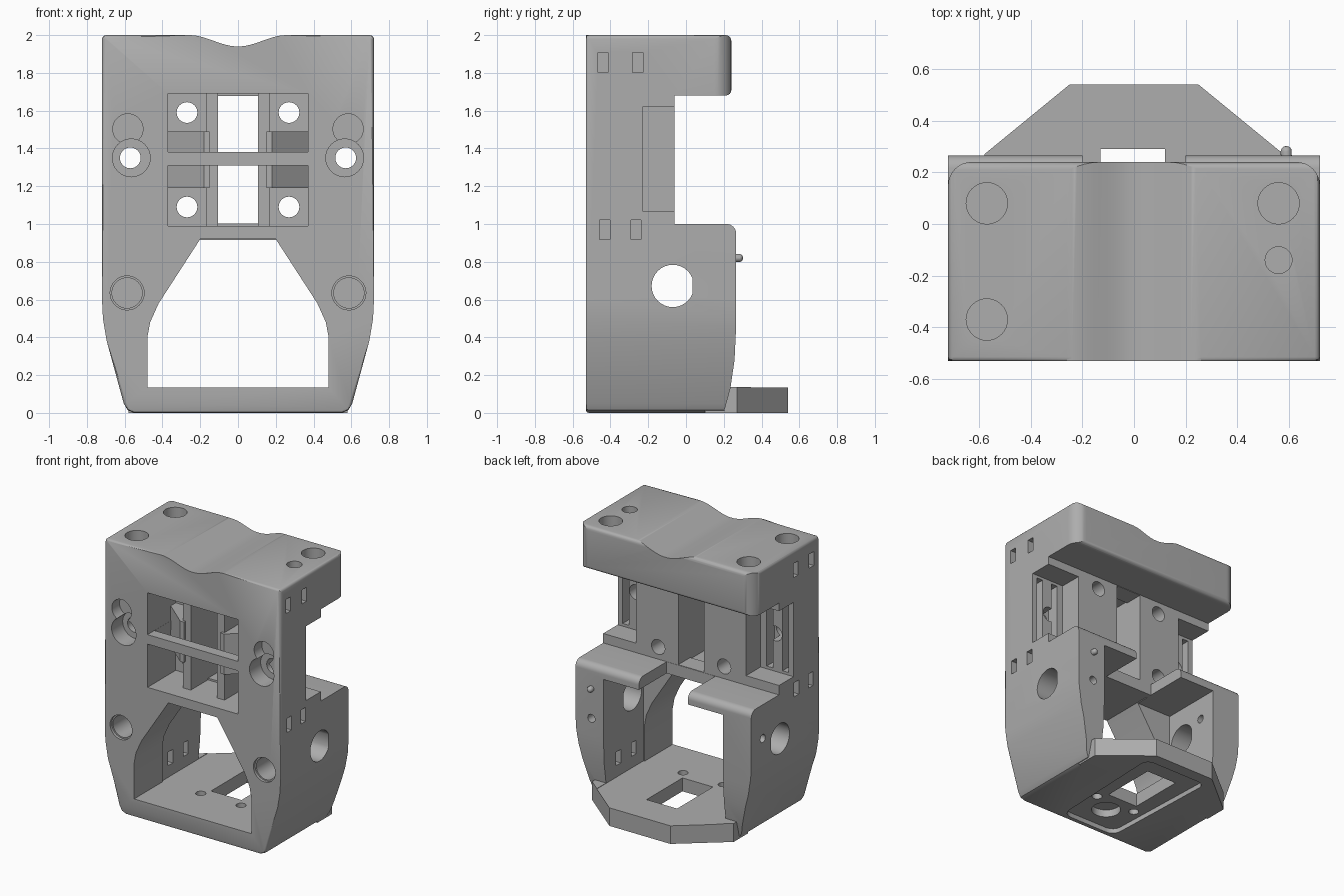
import bpy, bmesh, math

if "Cube" in bpy.data.objects:
    bpy.data.objects.remove(bpy.data.objects["Cube"])

grey = bpy.data.materials.new("plain_grey")
grey.use_nodes = True
grey.diffuse_color = (0.42, 0.42, 0.42, 1)
grey.node_tree.nodes["Principled BSDF"].inputs["Base Color"].default_value = (0.42, 0.42, 0.42, 1)

AXES = {"x": lambda a, b, t: (t, a, b),
        "y": lambda a, b, t: (a, t, b),
        "z": lambda a, b, t: (a, b, t)}


def prism(name, pts, axis, lo, hi, front_bevel=0):
    """Extrude a flat outline along an axis."""
    bm = bmesh.new()
    to3d = AXES[axis]
    low = [bm.verts.new(to3d(a, b, lo)) for a, b in pts]
    high = [bm.verts.new(to3d(a, b, hi)) for a, b in pts]
    cap = bm.faces.new(low)
    bm.faces.new(high[::-1])
    n = len(pts)
    for i in range(n):
        j = (i + 1) % n
        bm.faces.new((low[i], high[i], high[j], low[j]))
    if front_bevel:
        bmesh.ops.bevel(bm, geom=list(cap.edges), offset=front_bevel, segments=2,
                        profile=0.5, affect="EDGES")
    bmesh.ops.recalc_face_normals(bm, faces=bm.faces)
    mesh = bpy.data.meshes.new(name)
    bm.to_mesh(mesh)
    bm.free()
    mesh.materials.append(grey)
    ob = bpy.data.objects.new(name, mesh)
    bpy.context.collection.objects.link(ob)
    return ob


def arc(cx, cy, r, start, end, steps=8):
    return [(cx + r * math.cos(math.radians(start + (end - start) * i / steps)),
             cy + r * math.sin(math.radians(start + (end - start) * i / steps)))
            for i in range(steps + 1)]


def rect(a0, a1, b0, b1):
    return [(a0, b0), (a1, b0), (a1, b1), (a0, b1)]


def circle(a, b, r, steps=32):
    return arc(a, b, r, 0, 360, steps)[:-1]


def mirrored(half):
    """Close a right-hand half outline with its mirror image."""
    return half + [(-a, b) for a, b in reversed(half)]


def combine(tool, operation):
    """Apply a boolean to the housing and discard the tool."""
    mod = housing.modifiers.new("shape", "BOOLEAN")
    mod.operation = operation
    mod.solver = "EXACT"
    mod.object = tool
    bpy.context.view_layer.objects.active = housing
    bpy.ops.object.modifier_apply(modifier=mod.name)
    bpy.data.objects.remove(tool)


def cut(pts, axis, lo, hi):
    combine(prism("cutter", pts, axis, lo, hi), "DIFFERENCE")


def add(pts, axis, lo, hi):
    combine(prism("addition", pts, axis, lo, hi), "UNION")


# Front outline with tapered foot and dipped top
dip = [(0.26 - 0.02 * i, 2 - 0.03 * (1 + math.cos(math.pi * (0.26 - 0.02 * i) / 0.26)))
       for i in range(13)]
outline = mirrored([(0.55, 0), (0.585, 0.015), (0.605, 0.05), (0.695, 0.38),
                    (0.715, 0.5), (0.72, 0.6)] + arc(0.7, 1.98, 0.02, 0, 90, 3) + dip)
housing = prism("housing", outline, "y", -0.53, 0.3, 0.015)

# Side outline: overhanging head, recessed waist, lower legs
side = ([(-0.6, -0.1), (0.18, -0.1), (0.2, 0), (0.235, 0.13), (0.257, 0.28), (0.265, 0.45)]
        + arc(0.215, 0.95, 0.05, 0, 90) + [(-0.06, 1.0), (-0.06, 1.68)]
        + arc(0.21, 1.71, 0.03, -90, 0, 4) + arc(0.21, 1.97, 0.03, 0, 90, 4)
        + [(0.21, 2.1), (-0.6, 2.1)])
combine(prism("side_limit", side, "x", -1, 1), "INTERSECT")

# Rounded rear corners of the head
for s in (-1, 1):
    corner = arc(0.63, 0.15, 0.09, 0, 90) + [(0.63, 0.3), (0.8, 0.3), (0.8, 0.15)]
    cut([(s * a, b) for a, b in corner], "z", 1.5, 2.1)

# Rear tongue
add(mirrored([(0.58, 0.1), (0.58, 0.27), (0.25, 0.54)]), "z", 0, 0.137)

# Lower opening, rear chamber and shelf gap
cut(mirrored([(0.48, 0.134), (0.48, 0.4), (0.465, 0.48), (0.42, 0.58), (0.2, 0.92)]),
    "y", -0.7, -0.1)
cut(rect(-0.49, 0.49, 0.134, 0.915), "y", -0.2, 0.7)
cut(rect(-0.2, 0.2, 0.8, 1.1), "y", -0.058, 0.4)

# Floor window, screw holes and underside pocket
cut(rect(-0.13, 0.12, -0.13, 0.29), "z", -0.1, 0.3)
pocket = (arc(0.16, -0.42, 0.07, -90, 0, 4) + arc(0.2, 0.39, 0.06, 0, 90, 4))
cut(mirrored(pocket), "z", -0.1, 0.035)
cut(circle(0, -0.3, 0.1), "z", -0.1, 0.09)
for s in (-1, 1):
    cut(circle(s * 0.165, -0.2, 0.035, 16), "z", -0.1, 0.3)

# Twin front windows joined behind the crossbar, with a central slot
for lo, hi in ((0.99, 1.31), (1.38, 1.69)):
    cut(rect(-0.37, 0.37, lo, hi), "y", -0.7, -0.2)
cut(rect(-0.369, 0.369, 1.2, 1.5), "y", -0.45, -0.201)
cut(rect(-0.105, 0.105, 1.003, 1.677), "y", -0.45, 0.1)

for s in (-1, 1):
    # Upright ribs and angled blocks inside the windows
    add([(s * a, b) for a, b in rect(0.107, 0.17, -0.4, -0.19)], "z", 0.98, 1.7)
    add([(s * a, b) for a, b in [(0.15, -0.42), (0.18, -0.42), (0.38, -0.25),
                                 (0.38, -0.18), (0.15, -0.18)]], "z", 1.19, 1.49)
    for z in (1.09, 1.59):
        cut(circle(s * 0.27, z, 0.055, 24), "y", -0.3, 0)

    # Side recess with upright grooves
    x0, x1 = sorted((s * 0.45, s * 0.9))
    cut(rect(x0, x1, 1.07, 1.62), "y", -0.23, 0.1)
    for x in (0.5, 0.63):
        g0, g1 = sorted((s * x, s * (x + 0.05)))
        cut(rect(g0, g1, 1.09, 1.6), "y", -0.32, -0.2)

    # Front bolt holes
    cut(circle(s * 0.565, 1.35, 0.1), "y", -0.7, -0.4)
    cut(circle(s * 0.57, 1.35, 0.055), "y", -0.5, -0.1)
    cut(circle(s * 0.583, 1.503, 0.08), "y", -0.7, -0.44)
    cut(circle(s * 0.587, 0.635, 0.09), "y", -0.7, -0.51)
    cut(circle(s * 0.587, 0.635, 0.08), "y", -0.6, -0.32)

    # Small side slots and inner pockets
    x0, x1 = sorted((s * 0.62, s * 0.9))
    for y, z in ((-0.44, 1.855), (-0.255, 1.855), (-0.43, 0.97), (-0.265, 0.97)):
        cut([(x0, y - 0.027), (x1, y - 0.027), (x1, y + 0.027), (x0, y + 0.027)],
            "z", z - 0.052, z + 0.052)
    x0, x1 = sorted((s * 0.4, s * 0.54))
    for y in (-0.09, 0.09):
        cut(rect(x0, x1, y - 0.027, y + 0.027), "z", 0.22, 0.32)

# Flat-sided bore across both legs, with a small hole beside it
cut([(a, b) for a, b in circle(-0.07, 0.672, 0.112) if a < 0.035], "x", -1, 1)
cut(circle(0.13, 0.75, 0.03, 16), "x", -1, -0.4)

# Holes in the top and in the back of one leg
for x, y, r in ((-0.57, 0.08, 0.08), (-0.57, -0.37, 0.08), (0.56, 0.08, 0.08),
                (0.56, -0.14, 0.052)):
    cut(circle(x, y, r), "z", 1.8, 2.2)
cut(circle(0.59, 0.6, 0.03, 16), "y", 0.15, 0.4)

# Rounded locating pin
bm = bmesh.new()
bmesh.ops.create_uvsphere(bm, u_segments=16, v_segments=8, radius=0.022)
for v in bm.verts:
    if v.co.y < 0:
        v.co.y -= 0.04
    v.co.x += 0.59
    v.co.y += 0.28
    v.co.z += 0.82
mesh = bpy.data.meshes.new("locating_pin")
bm.to_mesh(mesh)
bm.free()
mesh.materials.append(grey)
pin = bpy.data.objects.new("locating_pin", mesh)
bpy.context.collection.objects.link(pin)

# Smooth curved walls, keep hard edges
bpy.ops.object.select_all(action="DESELECT")
for ob in (housing, pin):
    ob.select_set(True)
    bpy.context.view_layer.objects.active = ob
bpy.ops.object.shade_smooth_by_angle(angle=math.radians(30))
